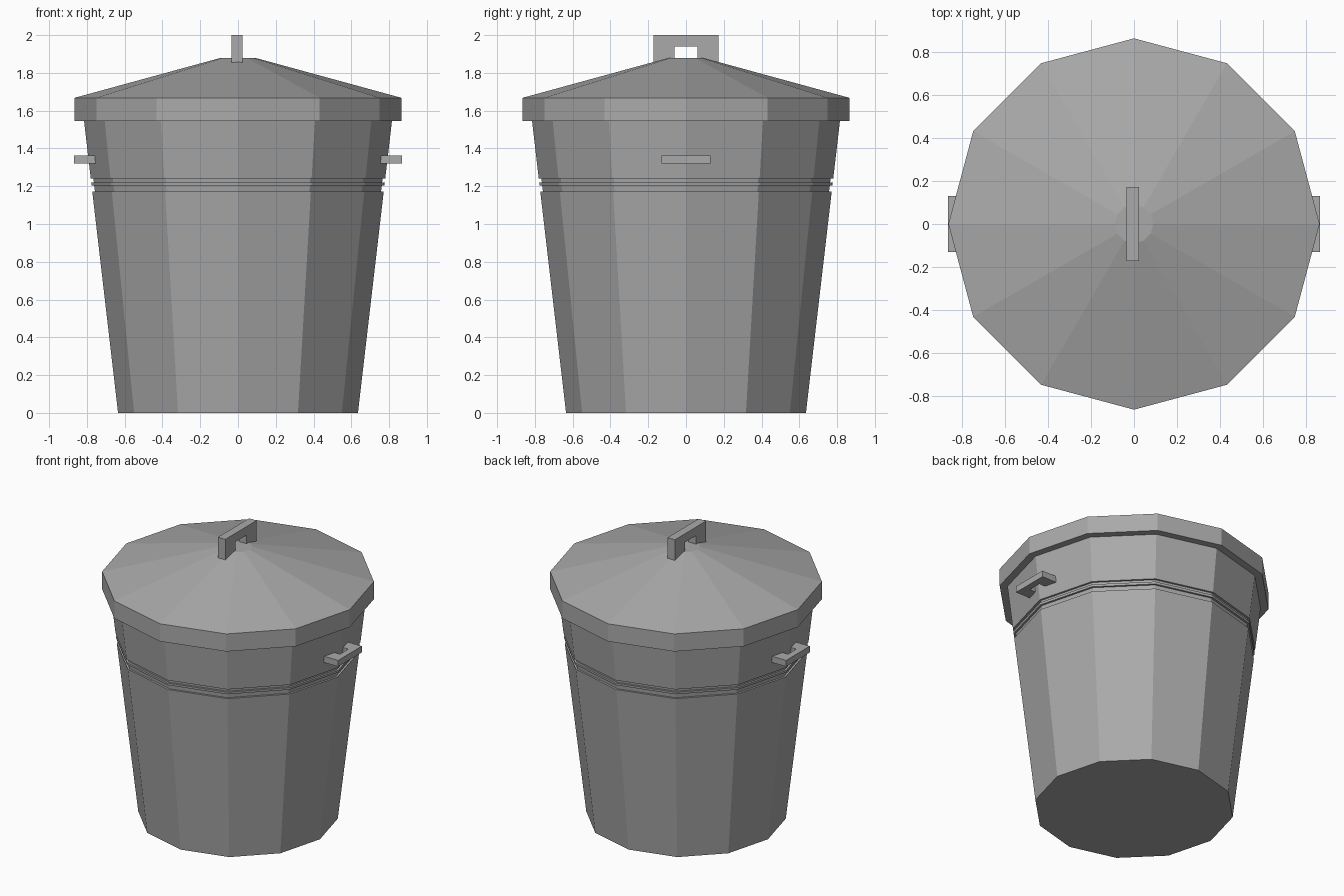
import bpy, bmesh, math
from mathutils import Matrix

if "Cube" in bpy.data.objects:
    bpy.data.objects.remove(bpy.data.objects["Cube"])

SIDES = 12
grey = bpy.data.materials.new("galvanised grey")
grey.diffuse_color = (0.40, 0.40, 0.40, 1)
grey.use_nodes = True
grey.node_tree.nodes["Principled BSDF"].inputs["Base Color"].default_value = grey.diffuse_color


def finish(name, bm):
    mesh = bpy.data.meshes.new(name)
    bm.to_mesh(mesh)
    bm.free()
    mesh.materials.append(grey)
    obj = bpy.data.objects.new(name, mesh)
    bpy.context.collection.objects.link(obj)
    return obj


def lathe(profile):
    """Twelve-sided solid from (radius, z) points listed bottom to top."""
    bm = bmesh.new()
    rings = []
    for r, z in profile:
        rings.append([bm.verts.new((r * math.cos(2 * math.pi * i / SIDES),
                                    r * math.sin(2 * math.pi * i / SIDES), z))
                      for i in range(SIDES)])
    bands = []
    for a, b in zip(rings, rings[1:]):
        bands.append([bm.faces.new((a[i], a[(i + 1) % SIDES], b[(i + 1) % SIDES], b[i]))
                      for i in range(SIDES)])
    bm.faces.new(rings[0][::-1])
    bm.faces.new(rings[-1])
    return bm, bands


def wall(z, inset=0.0):
    return (0.635 + 0.1165 * z - inset, z)


# Tapered body with grooves and recessed panels
G = 0.014
bm, bands = lathe([wall(0), wall(1.172), wall(1.172, G), wall(1.204, G), wall(1.204),
                   wall(1.22), wall(1.22, G), wall(1.24, G), wall(1.24), wall(1.60)])
bmesh.ops.inset_individual(bm, faces=bands[0], thickness=0.016, depth=-0.014)
finish("bin_body", bm)

# Lid with skirt and small flat cap
bm, _ = lathe([(0.865, 1.545), (0.865, 1.668), (0.09, 1.88)])
finish("lid", bm)


def handle(name, matrix):
    """U-shaped grip: outline in (y, z), top at z = 0, extruded along x."""
    outline = [(-0.173, -0.15), (-0.062, -0.15), (-0.062, -0.06), (0.062, -0.06),
               (0.062, -0.15), (0.173, -0.15), (0.173, 0), (0.062, 0), (-0.062, 0), (-0.173, 0)]
    bm = bmesh.new()
    v = [bm.verts.new((-0.029, y, z)) for y, z in outline]
    faces = [bm.faces.new([v[i] for i in ids])
             for ids in ((0, 1, 2, 8, 9), (2, 3, 7, 8), (3, 4, 5, 6, 7))]
    ext = bmesh.ops.extrude_face_region(bm, geom=faces, use_keep_orig=True)
    bmesh.ops.translate(bm, vec=(0.058, 0, 0),
                        verts=[e for e in ext["geom"] if isinstance(e, bmesh.types.BMVert)])
    bmesh.ops.recalc_face_normals(bm, faces=bm.faces[:])
    bm.transform(matrix)
    finish(name, bm)


# Lid grip, and the same grip scaled down and laid outward on both sides
handle("lid_handle", Matrix.Translation((-0.006, 0, 2.0)))
for name, s in (("right_handle", 1), ("left_handle", -1)):
    handle(name, Matrix.Translation((s * 0.867, 0, 1.341))
           @ Matrix.Rotation(s * math.pi / 2, 4, 'Y') @ Matrix.Scale(0.755, 4))
